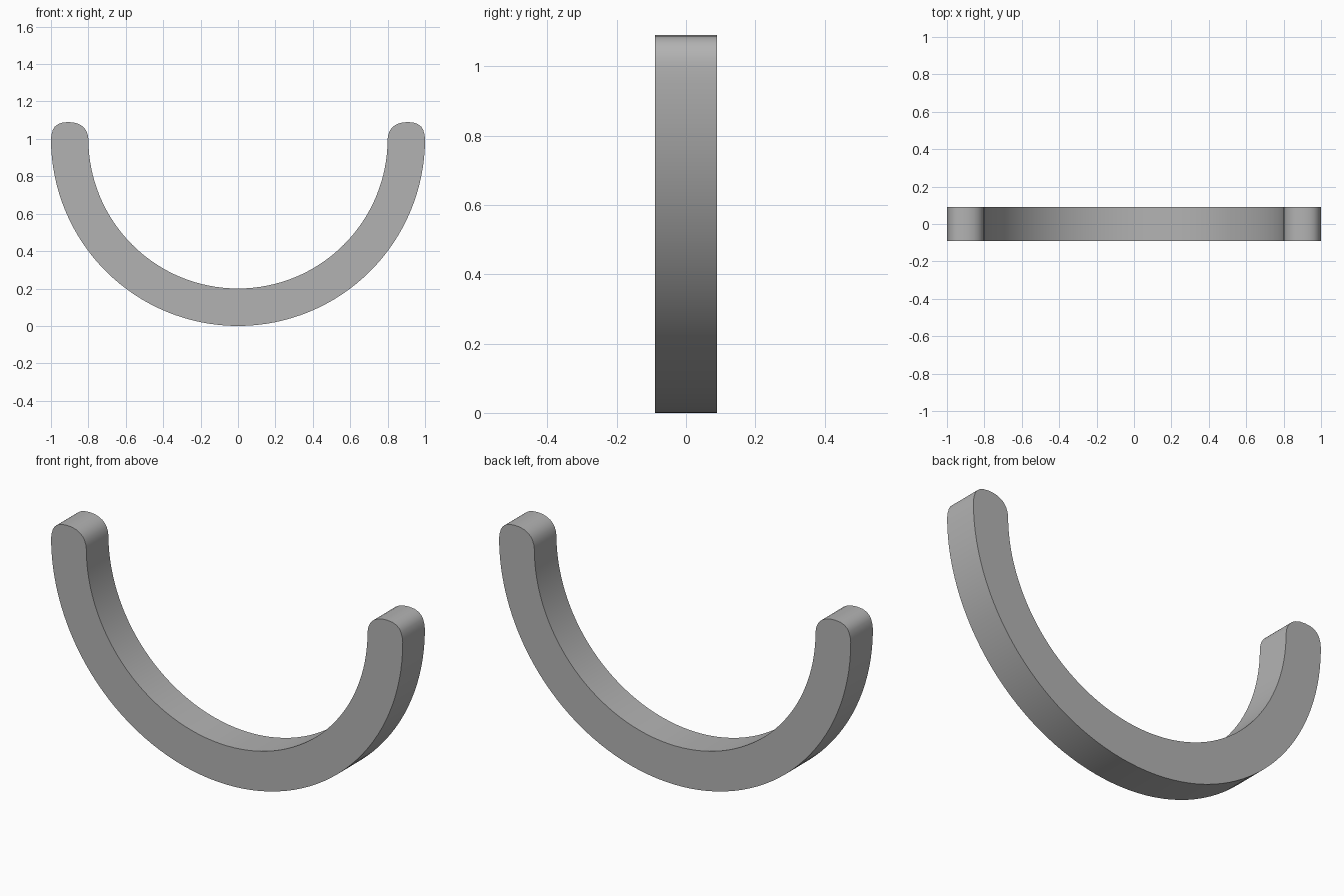
import bpy, bmesh, math

if "Cube" in bpy.data.objects:
    bpy.data.objects.remove(bpy.data.objects["Cube"])

# Neutral grey material
grey = bpy.data.materials.new("neutral grey")
grey.diffuse_color = (0.45, 0.45, 0.45, 1)
grey.use_nodes = True
grey.node_tree.nodes["Principled BSDF"].inputs["Base Color"].default_value = grey.diffuse_color

OUTER, INNER, HALF_DEPTH, CENTRE_Z, STEPS = 1.0, 0.8, 0.09, 1.0, 64


def arc(radius, start, end):
    return [(radius * math.cos(start + (end - start) * i / STEPS),
             CENTRE_Z + radius * math.sin(start + (end - start) * i / STEPS))
            for i in range(STEPS + 1)]


# Rounded tip, from the inner edge to the outer edge
tip = [(0.803, 1.02), (0.81, 1.04), (0.82, 1.056), (0.835, 1.07), (0.855, 1.081),
       (0.88, 1.088), (0.91, 1.09), (0.94, 1.087), (0.962, 1.079), (0.98, 1.065),
       (0.99, 1.048), (0.997, 1.025)]

# Outline: outer arc, left tip, inner arc, right tip
outline = arc(OUTER, 0, -math.pi)
outline += [(-x, z) for x, z in reversed(tip)]
outline += arc(INNER, -math.pi, 0)
outline += tip

# Half ring extruded through its depth
bm = bmesh.new()
face = bm.faces.new([bm.verts.new((x, -HALF_DEPTH, z)) for x, z in outline])
new = bmesh.ops.extrude_face_region(bm, geom=[face])["geom"]
bmesh.ops.translate(bm, vec=(0, 2 * HALF_DEPTH, 0),
                    verts=[g for g in new if isinstance(g, bmesh.types.BMVert)])
bmesh.ops.recalc_face_normals(bm, faces=bm.faces)
mesh = bpy.data.meshes.new("half_ring")
bm.to_mesh(mesh)
bm.free()
mesh.materials.append(grey)
ring = bpy.data.objects.new("half_ring", mesh)
bpy.context.collection.objects.link(ring)

# Smooth curved walls, sharp front and back edges
bpy.context.view_layer.objects.active = ring
ring.select_set(True)
bpy.ops.object.shade_smooth_by_angle(angle=math.radians(35))
